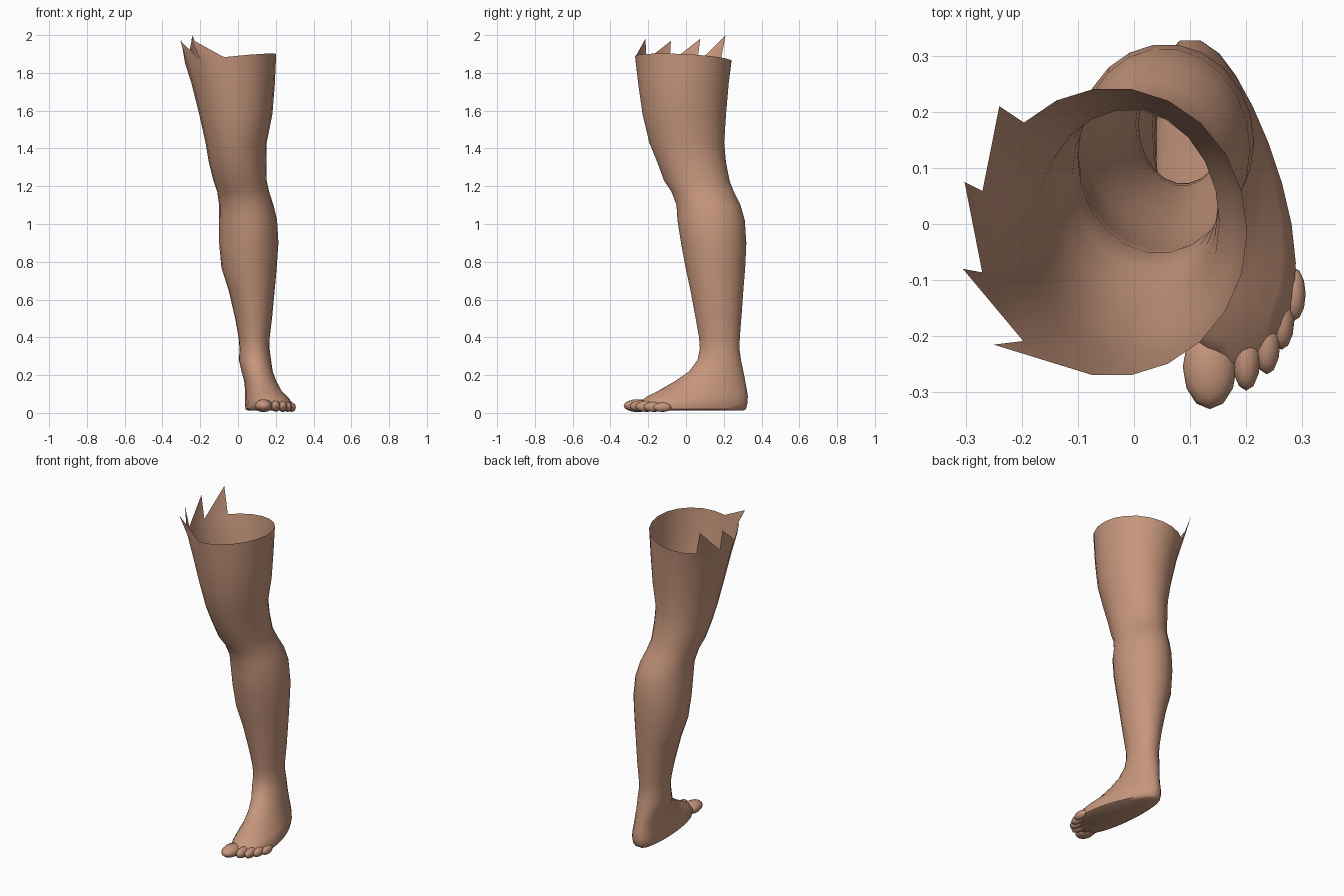
import bpy, bmesh, math

skin = bpy.data.materials.new("skin")
skin.diffuse_color = (0.565, 0.305, 0.202, 1)

N = 22                       # points per ring
START = math.radians(-8)


def ring(z, back_x, back_w, front_x, front_w, y0, y1, slant=0.0, square=1.0):
    """Closed loop: half widths blend from the heel side to the toe side."""
    pts = []
    for i in range(N):
        a = START + i * 2 * math.pi / N
        s, c = math.sin(a), math.cos(a)
        t = (1 - c) / 2
        side = math.copysign(abs(s) ** square, s)
        x = back_x + (front_x - back_x) * t + (back_w + (front_w - back_w) * t) * side
        y = (y0 + y1) / 2 + (y1 - y0) / 2 * c + slant * side * t
        pts.append((x, y, z))
    return pts


# thigh, knee, calf and shin: z, x min, x max, y min, y max
LIMB = [
    (1.875, -0.28, 0.202, -0.272, 0.243), (1.74, -0.245, 0.195, -0.255, 0.228),
    (1.58, -0.205, 0.182, -0.232, 0.214), (1.43, -0.172, 0.152, -0.196, 0.204),
    (1.33, -0.155, 0.150, -0.155, 0.213), (1.23, -0.130, 0.152, -0.118, 0.232),
    (1.17, -0.110, 0.165, -0.078, 0.255), (1.10, -0.100, 0.188, -0.052, 0.290),
    (1.02, -0.100, 0.207, -0.047, 0.313), (0.90, -0.100, 0.214, -0.028, 0.321),
    (0.77, -0.088, 0.205, -0.004, 0.315), (0.65, -0.050, 0.194, 0.022, 0.305),
    (0.50, -0.015, 0.180, 0.050, 0.294), (0.40, 0.003, 0.168, 0.068, 0.286),
    (0.34, 0.008, 0.167, 0.072, 0.284),
]
# ankle and foot: arguments of ring()
FOOT = [
    (0.28, 0.090, 0.085, 0.090, 0.085, 0.060, 0.292, 0.0, 1.0),
    (0.22, 0.092, 0.085, 0.110, 0.080, 0.015, 0.305, 0.0, 1.0),
    (0.17, 0.098, 0.085, 0.138, 0.080, -0.055, 0.315, 0.01, 1.0),
    (0.12, 0.100, 0.088, 0.165, 0.092, -0.140, 0.325, 0.02, 0.95),
    (0.085, 0.100, 0.090, 0.190, 0.115, -0.205, 0.330, 0.04, 0.85),
    (0.05, 0.100, 0.090, 0.205, 0.132, -0.240, 0.328, 0.06, 0.75),
    (0.02, 0.100, 0.086, 0.205, 0.128, -0.238, 0.320, 0.06, 0.75),
    (0.012, 0.100, 0.070, 0.200, 0.112, -0.225, 0.308, 0.06, 0.75),
]

rings = []
for z, x0, x1, y0, y1 in LIMB:
    c, w = (x0 + x1) / 2, (x1 - x0) / 2
    rings.append(ring(z, c, w, c, w, y0, y1))
rings += [ring(*f) for f in FOOT]

# uneven open rim, higher on the outer side
for i, (x, y, z) in enumerate(rings[0]):
    a = START + i * 2 * math.pi / N
    rings[0][i] = (x, y, z + 0.025 * math.sin(a) - 0.012 * math.cos(a))

bm = bmesh.new()
loops = [[bm.verts.new(p) for p in r] for r in rings]
for up, low in zip(loops, loops[1:]):
    for i in range(N):
        j = (i + 1) % N
        bm.faces.new((up[i], low[i], low[j], up[j]))
bm.faces.new(loops[-1])      # sole

# torn points on the inner side of the rim, each over two rim segments
PEAKS = [(12, (-0.25, -0.215, 1.98)), (14, (-0.305, -0.08, 1.97)),
         (16, (-0.302, 0.075, 1.98)), (18, (-0.24, 0.21, 2.0))]
for i, peak in PEAKS:
    p = bm.verts.new(peak)
    for k in (i, i + 1):
        bm.faces.new((loops[0][k], loops[0][k + 1], p))
bmesh.ops.recalc_face_normals(bm, faces=bm.faces)


def add_object(name, bm):
    me = bpy.data.meshes.new(name)
    bm.to_mesh(me)
    bm.free()
    me.materials.append(skin)
    ob = bpy.data.objects.new(name, me)
    bpy.context.collection.objects.link(ob)
    bpy.ops.object.select_all(action='DESELECT')
    ob.select_set(True)
    bpy.context.view_layer.objects.active = ob
    bpy.ops.object.shade_smooth_by_angle(angle=math.radians(50))
    return ob


add_object("leg", bm)

# toes: centre x, y, z, then half width, length and height
TOES = [
    ("big_toe", 0.135, -0.255, 0.038, 0.048, 0.075, 0.034),
    ("second_toe", 0.200, -0.235, 0.036, 0.026, 0.062, 0.030),
    ("third_toe", 0.237, -0.210, 0.034, 0.024, 0.058, 0.029),
    ("fourth_toe", 0.263, -0.170, 0.032, 0.023, 0.054, 0.027),
    ("little_toe", 0.284, -0.125, 0.030, 0.022, 0.048, 0.025),
]
for name, x, y, z, w, l, h in TOES:
    bm = bmesh.new()
    bmesh.ops.create_uvsphere(bm, u_segments=12, v_segments=8, radius=1)
    bmesh.ops.scale(bm, vec=(w, l, h), verts=bm.verts)
    bmesh.ops.translate(bm, vec=(x, y, z), verts=bm.verts)
    add_object(name, bm)
